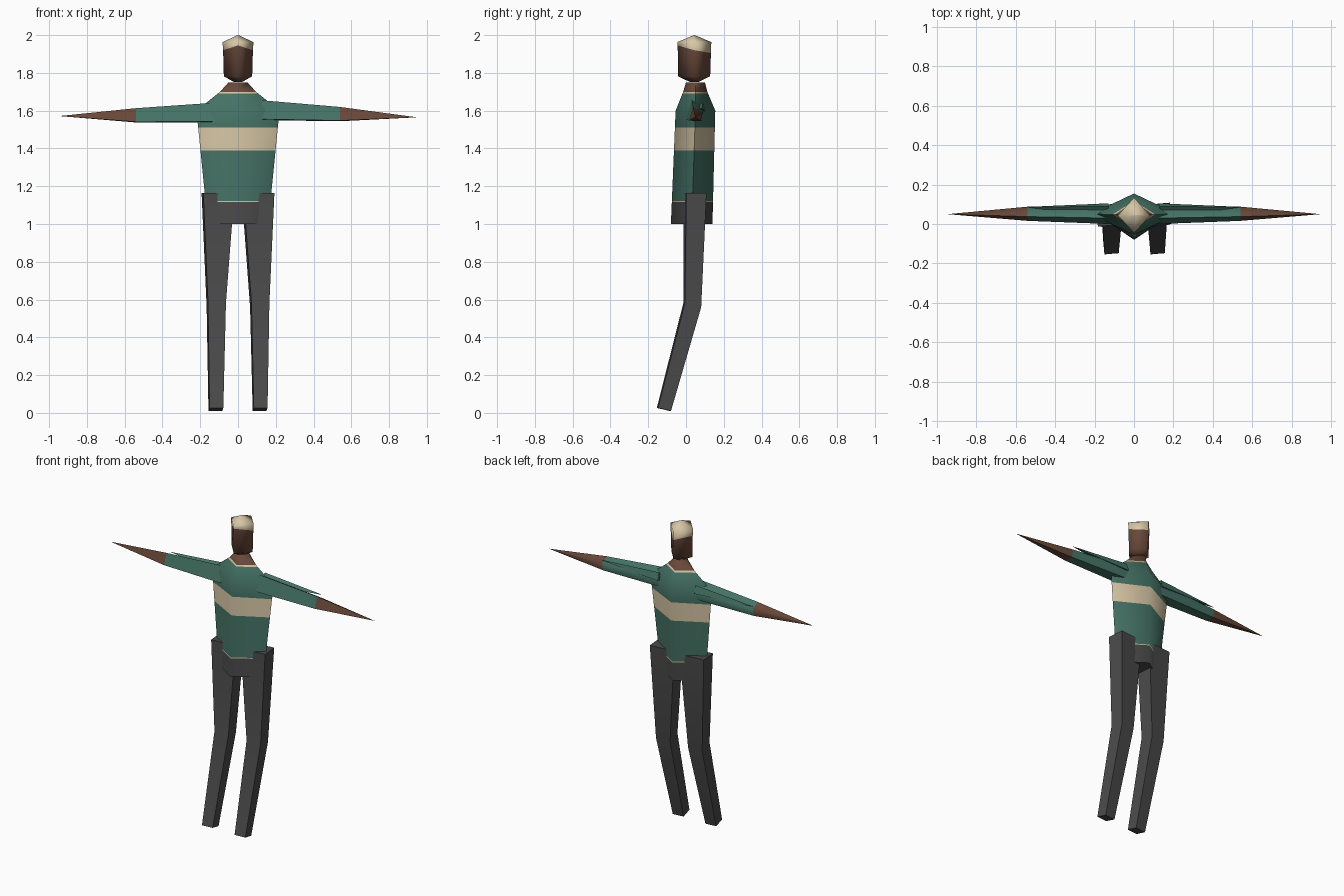
import bpy, bmesh, math
from mathutils import Vector

cube = bpy.data.objects.get("Cube")
if cube:
    bpy.data.objects.remove(cube, do_unlink=True)


def material(name, rgb):
    m = bpy.data.materials.new(name)
    m.use_nodes = True
    m.diffuse_color = (*rgb, 1)
    m.node_tree.nodes["Principled BSDF"].inputs["Base Color"].default_value = (*rgb, 1)
    return m


GREEN = material("green wool", (0.06, 0.17, 0.13))
CREAM = material("cream", (0.68, 0.57, 0.38))
SKIN = material("brown skin", (0.14, 0.065, 0.042))
GREY = material("dark grey cloth", (0.07, 0.07, 0.071))


def loft(name, rings, bands, angle):
    """Skin a stack of equal-sized rings; one material per band."""
    mats = list(dict.fromkeys(bands))
    bm = bmesh.new()
    loops = [[bm.verts.new(p) for p in ring] for ring in rings]
    n = len(rings[0])
    for a, b, mat in zip(loops, loops[1:], bands):
        for i in range(n):
            j = (i + 1) % n
            bm.faces.new((a[i], a[j], b[j], b[i])).material_index = mats.index(mat)
    bm.faces.new(loops[0][::-1]).material_index = mats.index(bands[0])
    bm.faces.new(loops[-1]).material_index = mats.index(bands[-1])
    bmesh.ops.remove_doubles(bm, verts=bm.verts, dist=0.0005)
    bmesh.ops.recalc_face_normals(bm, faces=bm.faces)
    mesh = bpy.data.meshes.new(name)
    bm.to_mesh(mesh)
    bm.free()
    for m in mats:
        mesh.materials.append(m)
    ob = bpy.data.objects.new(name, mesh)
    bpy.context.collection.objects.link(ob)
    bpy.ops.object.select_all(action='DESELECT')
    bpy.context.view_layer.objects.active = ob
    ob.select_set(True)
    bpy.ops.object.shade_smooth_by_angle(angle=math.radians(angle))
    return ob


def diamond(z, half, front, back):
    mid = (front + back) / 2
    return [Vector(p) for p in ((0, front, z), (half, mid, z), (0, back, z), (-half, mid, z))]


def between(a, b, z):
    t = (z - a[0].z) / (b[0].z - a[0].z)
    return [p.lerp(q, t) for p, q in zip(a, b)]


# Torso: trousers seat, waist trim, striped jumper, collar and neck
seat = diamond(1.0, 0.16, -0.08, 0.14)
chest = diamond(1.6, 0.22, -0.055, 0.155)
collar = diamond(1.7, 0.095, -0.015, 0.113)
neck = diamond(1.75, 0.05, 0.0, 0.1)
torso = [seat] + [between(seat, chest, z) for z in (1.117, 1.123, 1.39, 1.51)]
torso += [chest, between(chest, collar, 1.69), collar, neck]
loft("torso", torso, [GREY, CREAM, GREEN, CREAM, GREEN, GREEN, CREAM, SKIN], 75)

# Head with a sloping hairline
hairline = diamond(1.92, 0.079, -0.044, 0.132)
for corner, lift in zip(hairline, (0.025, 0, -0.015, 0)):
    corner.z += lift
head = [diamond(1.752, 0.022, 0.02, 0.066), diamond(1.782, 0.075, -0.042, 0.128),
        hairline, diamond(1.963, 0.082, -0.046, 0.134), diamond(2.0, 0.002, 0.042, 0.046)]
loft("head", head, [SKIN, SKIN, CREAM, CREAM], 100)


def leg_ring(side, cx, cy, z, wx, wy, drop):
    """Box section, slightly turned, tilted by dropping its back edge."""
    turn = math.radians(5)
    ring = []
    for sx, sy in ((-1, -1), (1, -1), (1, 1), (-1, 1)):
        x, y = sx * wx / 2, sy * wy / 2
        ring.append(Vector((side * cx + x * math.cos(turn) - y * math.sin(turn),
                            cy + x * math.sin(turn) + y * math.cos(turn),
                            z - sy * drop)))
    return ring


def arm_ring(side, x, y, z, size):
    section = ((-0.05, -0.045), (-0.02, 0.055), (0.05, 0.015), (0.035, -0.05))
    return [Vector((side * x, y + a * size, z + b * size)) for a, b in section]


for side, word, shift in ((1, "left", 0), (-1, "right", -0.013)):
    # Leg bent back at the knee
    leg = [leg_ring(side, 0.106, 0.048, 1.165, 0.165, 0.107, 0),
           leg_ring(side, 0.115, 0.033, 0.57, 0.095, 0.087, 0.01),
           leg_ring(side, 0.117, -0.117, 0.018, 0.073, 0.069, 0.008)]
    loft(word + "_leg", leg, [GREY, GREY], 75)

    # Sleeve running into a pointed hand
    arm = [arm_ring(side, 0.125, 0.05, 1.6 + shift, 1),
           arm_ring(side, 0.54, 0.052, 1.58 + shift / 2, 0.72),
           arm_ring(side, 0.942, 0.05, 1.565 - shift / 2, 0.01)]
    loft(word + "_arm", arm, [GREEN, SKIN], 75)

    # Loose pointed fold along the upper back of the sleeve
    root = [(0.13, 0.03, 1.6), (0.13, 0.105, 1.595), (0.13, 0.09, 1.645)]
    tip = Vector((side * 0.54, 0.085, 1.612 + shift))
    fold = [[Vector((side * x, y, z + shift)) for x, y, z in root],
            [tip + Vector((0, a, b)) for a, b in ((0, 0), (0.002, 0), (0, 0.002))]]
    loft(word + "_sleeve_fold", fold, [GREEN], 40)
